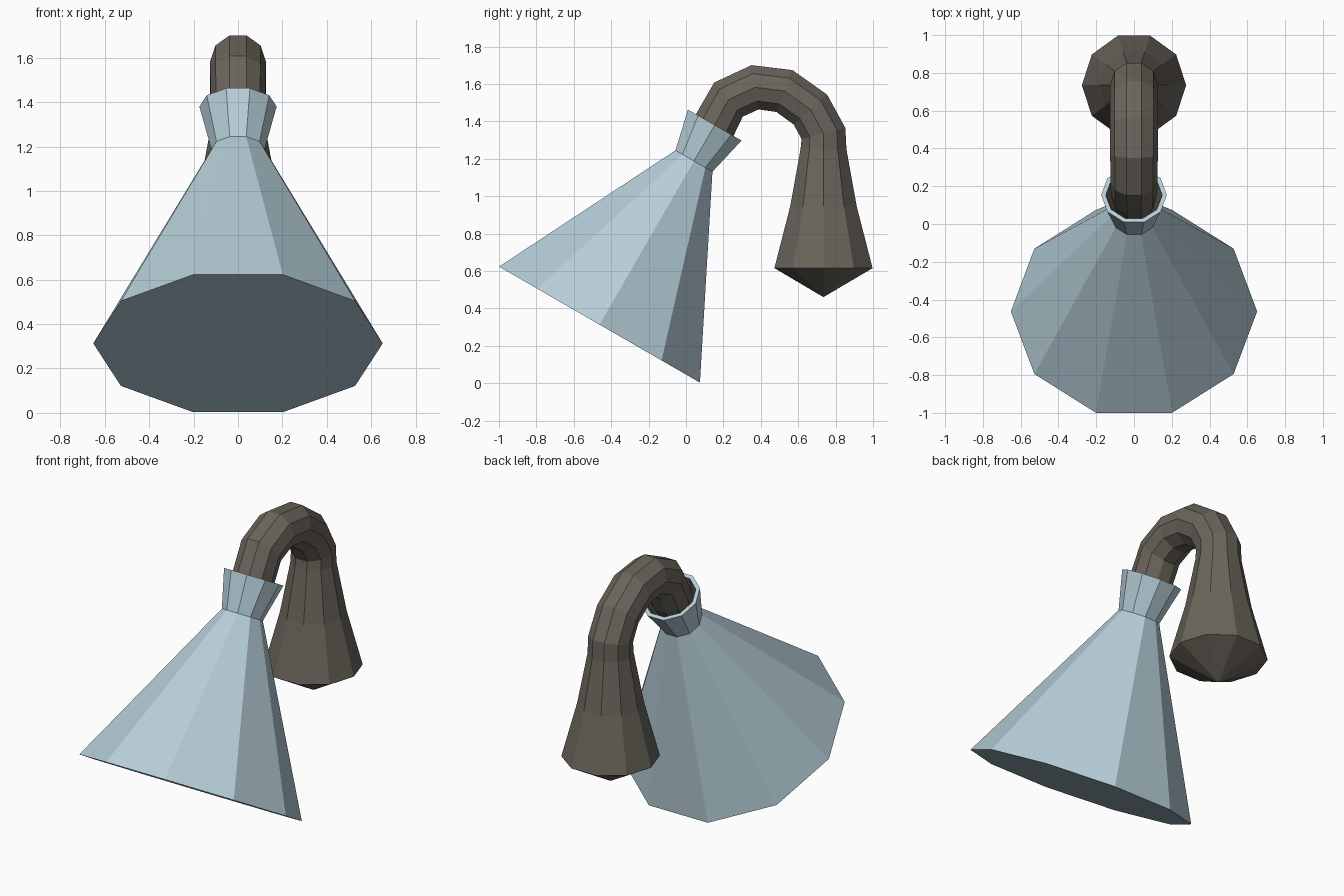
import bpy, bmesh, math
from mathutils import Vector

if "Cube" in bpy.data.objects:
    bpy.data.objects.remove(bpy.data.objects["Cube"])

SIDES = 10


def material(name, rgb):
    m = bpy.data.materials.new(name)
    m.diffuse_color = (*rgb, 1)
    m.use_nodes = True
    m.node_tree.nodes["Principled BSDF"].inputs["Base Color"].default_value = m.diffuse_color
    return m


BLUE = material("pale_blue", (0.47, 0.62, 0.69))
BROWN = material("dark_brown", (0.145, 0.128, 0.105))


def loft(name, rings, mats, cap_start=True, cap_end=True, tip=None, inner_from=None):
    """Skin ten-sided rings given as (centre y, centre z, radius, tangent angle in the yz plane)."""
    bm = bmesh.new()
    loops = []
    for y, z, r, ang in rings:
        t = math.radians(ang)
        across = Vector((0, -math.sin(t), math.cos(t)))
        loops.append([bm.verts.new(Vector((0, y, z))
                      + Vector((1, 0, 0)) * r * math.cos(a) + across * r * math.sin(a))
                      for a in (math.tau * k / SIDES for k in range(SIDES))])
    for i, (a, b) in enumerate(zip(loops, loops[1:])):
        for k in range(SIDES):
            n = (k + 1) % SIDES
            f = bm.faces.new((a[k], a[n], b[n], b[k]))
            f.material_index = int(inner_from is not None and i >= inner_from)
    if cap_start:
        bm.faces.new(loops[0])
    if tip:
        p = bm.verts.new(tip)
        for k in range(SIDES):
            bm.faces.new((loops[-1][k], loops[-1][(k + 1) % SIDES], p))
    elif cap_end:
        f = bm.faces.new(loops[-1])
        f.material_index = int(inner_from is not None)
    bmesh.ops.recalc_face_normals(bm, faces=bm.faces)
    me = bpy.data.meshes.new(name)
    bm.to_mesh(me)
    bm.free()
    for m in mats:
        me.materials.append(m)
    ob = bpy.data.objects.new(name, me)
    bpy.context.collection.objects.link(ob)
    return ob


# Shade with collar: rings along an axis tilted 30 degrees from vertical
TILT = 60


def on_axis(d, r):
    t = math.radians(TILT)
    return (-0.4625 + d * math.cos(t), 0.313 + d * math.sin(t), r, TILT)


shade = [on_axis(0, 0.652), on_axis(1.01, 0.12), on_axis(1.232, 0.174),
         on_axis(1.232, 0.15), on_axis(1.04, 0.105)]
loft("shade", shade, [BLUE, BROWN], inner_from=3)

# Bent arm flaring into a hanging base with a shallow pointed underside
arm = [on_axis(1.06, 0.10), on_axis(1.232, 0.122),
       (0.227, 1.516, 0.125, 40), (0.369, 1.582, 0.126, 9),
       (0.526, 1.562, 0.126, -21), (0.665, 1.463, 0.126, -48),
       (0.735, 1.335, 0.127, -76), (0.735, 1.251, 0.129, -90),
       (0.735, 0.945, 0.187, -90), (0.735, 0.615, 0.276, -90)]
loft("arm_and_base", arm, [BROWN], tip=(0, 0.735, 0.46))
